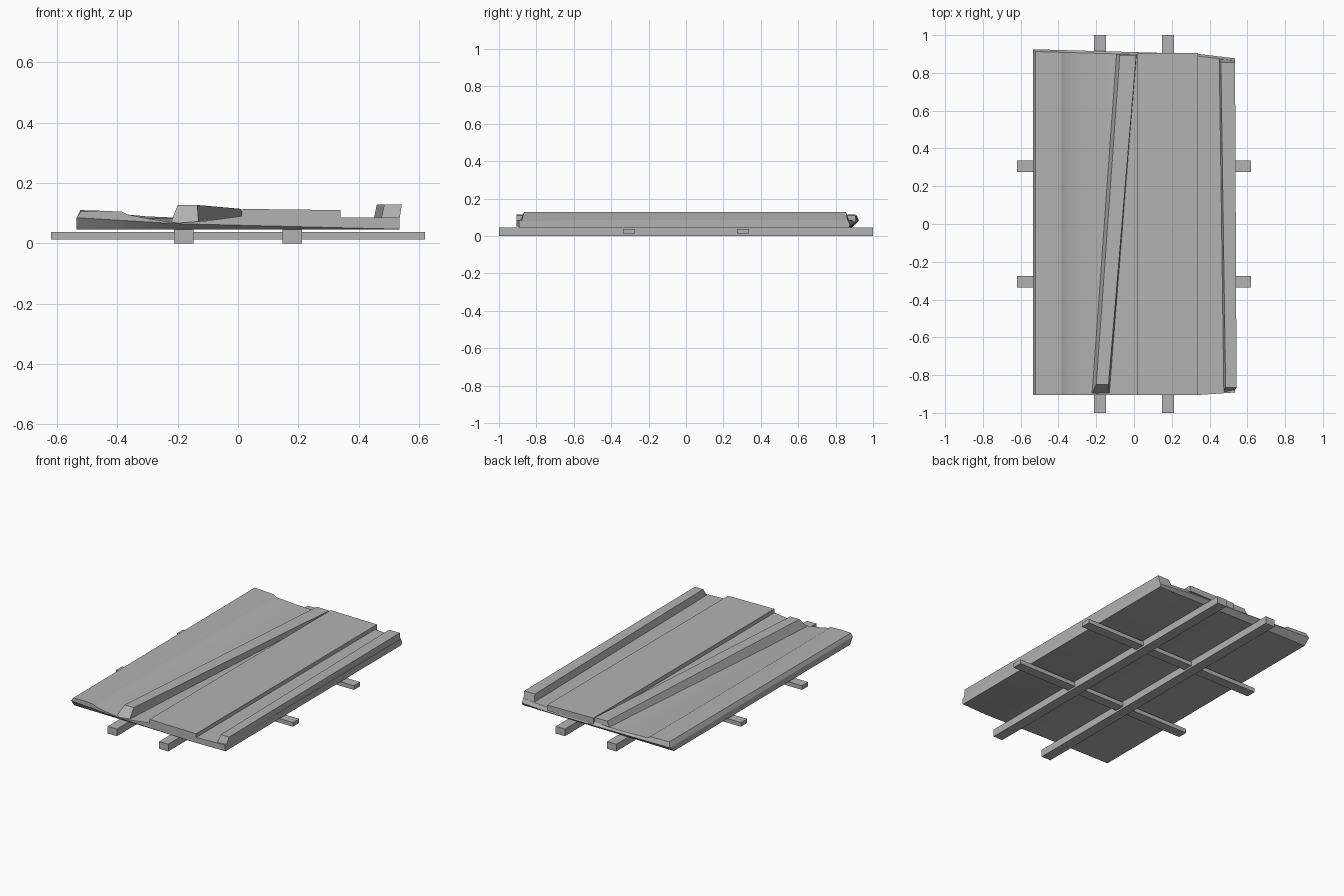
import bpy, bmesh, math

cube = bpy.data.objects.get("Cube")
if cube:
    bpy.data.objects.remove(cube, do_unlink=True)

stone = bpy.data.materials.new("plain_grey")
stone.use_nodes = True
grey = (0.45, 0.45, 0.45, 1)
stone.diffuse_color = grey
stone.node_tree.nodes["Principled BSDF"].inputs["Base Color"].default_value = grey


def finish(name, bm, smooth=False):
    bmesh.ops.recalc_face_normals(bm, faces=bm.faces)
    mesh = bpy.data.meshes.new(name)
    bm.to_mesh(mesh)
    bm.free()
    mesh.materials.append(stone)
    obj = bpy.data.objects.new(name, mesh)
    bpy.context.collection.objects.link(obj)
    if smooth:
        bpy.ops.object.select_all(action='DESELECT')
        obj.select_set(True)
        bpy.context.view_layer.objects.active = obj
        bpy.ops.object.shade_smooth_by_angle(angle=math.radians(25))
    return obj


def loft(name, rows, smooth=False):
    """Skin a closed loop of equal-length rows and cap both sides with quads."""
    bm = bmesh.new()
    grid = [[bm.verts.new(p) for p in row] for row in rows]
    n = len(grid)
    for a in range(n):
        lower, upper = grid[a], grid[(a + 1) % n]
        for i in range(len(lower) - 1):
            bm.faces.new((lower[i], lower[i + 1], upper[i + 1], upper[i]))
    for side in (0, -1):
        for k in range(n // 2 - 1):
            bm.faces.new([grid[j][side] for j in (k, k + 1, n - 2 - k, n - 1 - k)])
    return finish(name, bm, smooth)


def prism(name, front, back):
    """Join a front and a back outline of (x, y, z) points."""
    bm = bmesh.new()
    f = [bm.verts.new(p) for p in front]
    b = [bm.verts.new(p) for p in back]
    bm.faces.new(f)
    bm.faces.new(b)
    for i in range(len(f)):
        j = (i + 1) % len(f)
        bm.faces.new((f[i], f[j], b[j], b[i]))
    return finish(name, bm)


def box(name, x, y, z):
    def ring(py):
        return [(x[0], py, z[0]), (x[1], py, z[0]), (x[1], py, z[1]), (x[0], py, z[1])]
    return prism(name, ring(y[0]), ring(y[1]))


def lerp(a, b, t):
    return a + (b - a) * t


# Deck: lip, sloping channel and flat floor, undercut at both ends
xs = [-0.535, -0.46, -0.385, -0.365, -0.3, -0.2, -0.1, 0.01, 0.34, 0.535]
front_z = [0.105, 0.108, 0.105, 0.095, 0.082, 0.067, 0.075, 0.09, 0.086, 0.085]
back_z = [0.11, 0.108, 0.105, 0.092, 0.089, 0.085, 0.083, 0.087, 0.086, 0.085]
bottom_front, edge_front, top_front = [], [], []
bottom_back, edge_back, top_back = [], [], []
for i, x in enumerate(xs):
    t = (x - xs[0]) / (xs[-1] - xs[0])
    top_x = x + 0.013 if i == 0 else x
    y_front = -0.905 if x < 0.4 else -0.892
    y_back = lerp(0.925, 0.895, t) if x < 0.4 else 0.877
    front_edge_z = lerp(0.085, 0.065, t / 0.31) if x < -0.2 else lerp(0.065, 0.047, (t - 0.31) / 0.69)
    bottom_front.append((x, lerp(-0.875, -0.89, t), 0.045))
    edge_front.append((x, y_front, front_edge_z))
    top_front.append((top_x, y_front, front_z[i]))
    top_back.append((top_x, y_back - 0.012, back_z[i]))
    edge_back.append((x, y_back, lerp(0.08, 0.06, t)))
    bottom_back.append((x, lerp(0.885, 0.87, t), 0.045))
loft("deck", [bottom_front, edge_front, top_front, top_back, edge_back, bottom_back], True)

# Diagonal ridge, tapering toward the back
prism("diagonal_ridge",
      [(-0.225, -0.9, 0.062), (-0.2, -0.85, 0.127), (-0.135, -0.85, 0.127), (-0.13, -0.9, 0.065)],
      [(-0.1, 0.9, 0.07), (-0.075, 0.895, 0.115), (0.012, 0.895, 0.114), (0.015, 0.9, 0.07)])

# Raised central panel
prism("raised_panel",
      [(0.015, -0.905, 0.075), (0.34, -0.905, 0.075), (0.34, -0.905, 0.11), (0.015, -0.905, 0.114)],
      [(0.015, 0.905, 0.075), (0.34, 0.905, 0.075), (0.34, 0.905, 0.11), (0.015, 0.905, 0.114)])

# Tall side rail with sloped ends
prism("side_rail",
      [(0.472, -0.893, 0.07), (0.53, -0.888, 0.046), (0.543, -0.865, 0.128), (0.485, -0.865, 0.128)],
      [(0.448, 0.878, 0.07), (0.53, 0.872, 0.046), (0.535, 0.855, 0.128), (0.46, 0.855, 0.128)])

# Supporting frame beneath the deck
for side, label in ((-1, "right"), (1, "left")):
    box(label + "_long_bar", (side * 0.18 - 0.032, side * 0.18 + 0.032), (-1, 1), (0, 0.0455))
for side, label in ((-1, "front"), (1, "back")):
    box(label + "_cross_bar", (-0.62, 0.62), (side * 0.305 - 0.031, side * 0.305 + 0.031), (0.012, 0.038))
